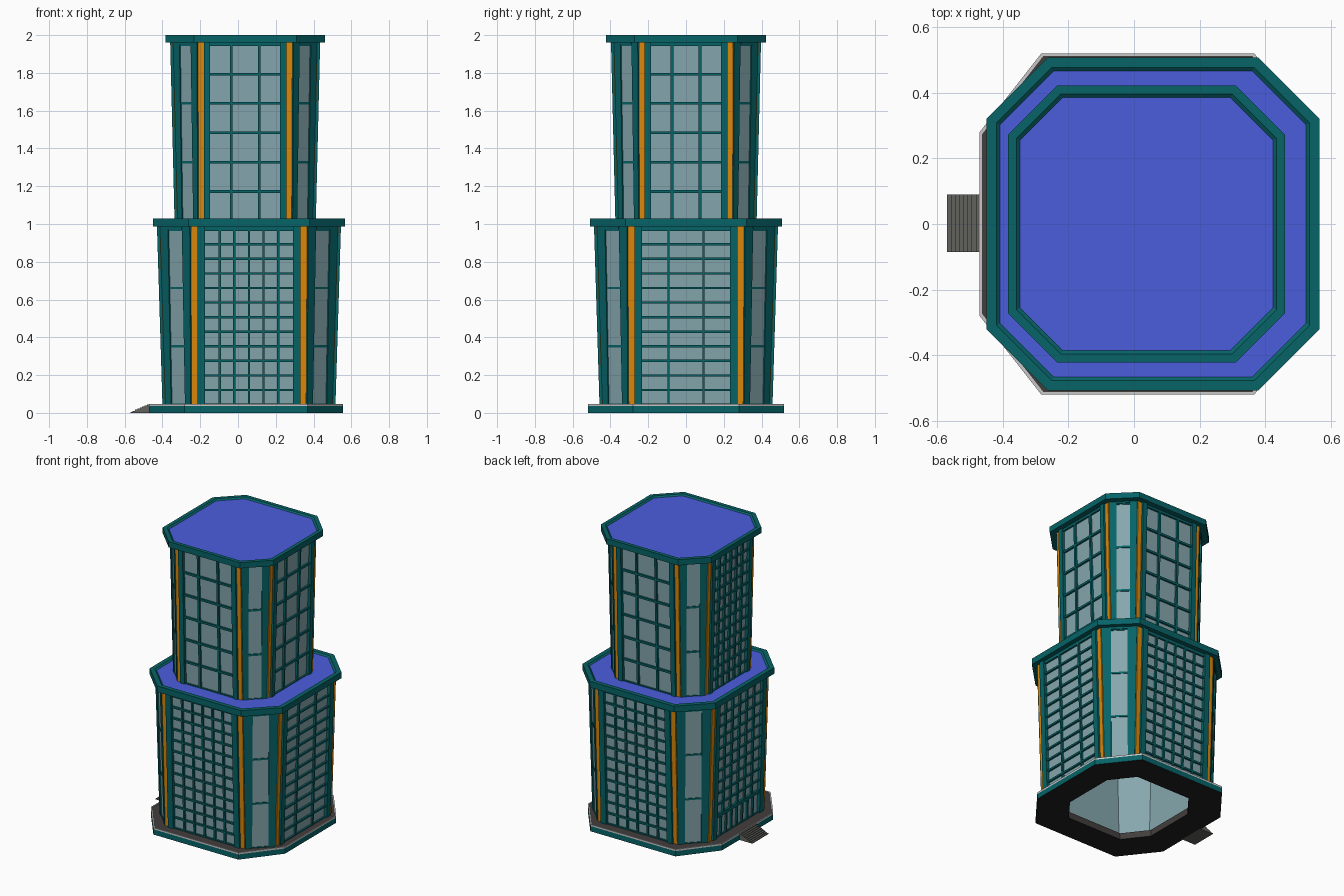
import bpy, bmesh, math
from mathutils import Vector

if "Cube" in bpy.data.objects:
    bpy.data.objects.remove(bpy.data.objects["Cube"])


def mat(name, r, g, b):
    m = bpy.data.materials.new(name)
    m.diffuse_color = (r, g, b, 1)
    m.use_nodes = True
    m.node_tree.nodes["Principled BSDF"].inputs["Base Color"].default_value = m.diffuse_color
    return m


TEAL = mat("teal", 0.002, 0.125, 0.135)
GLASS = mat("grey_blue_glass", 0.235, 0.385, 0.42)
ORANGE = mat("orange", 0.72, 0.25, 0.003)
BLUE = mat("roof_blue", 0.07, 0.11, 0.72)
FLOOR = mat("dark_paving", 0.055, 0.048, 0.048)
RIM = mat("light_grey", 0.58, 0.58, 0.58)
STEP = mat("step_grey", 0.12, 0.12, 0.11)
BLACK = mat("black_underside", 0.014, 0.014, 0.014)


def finish(bm, name, mats):
    bmesh.ops.recalc_face_normals(bm, faces=bm.faces)
    me = bpy.data.meshes.new(name)
    bm.to_mesh(me)
    bm.free()
    for m in mats:
        me.materials.append(m)
    ob = bpy.data.objects.new(name, me)
    bpy.context.collection.objects.link(ob)
    return ob


def octagon(cx, hx, hy, kx, ky, z):
    """Chamfered square: half sizes hx, hy; straight edges reach kx, ky."""
    q = [(hx, -ky), (hx, ky), (kx, hy), (-kx, hy),
         (-hx, ky), (-hx, -ky), (-kx, -hy), (kx, -hy)]
    return [(cx + x, y, z) for x, y in q]


def loft(name, rings, band_mats, mats, cap_start=None, cap_end=None, closed=False):
    bm = bmesh.new()
    rows = [[bm.verts.new(p) for p in r] for r in rings]
    pairs = list(zip(rows, rows[1:]))
    if closed:
        pairs.append((rows[-1], rows[0]))
    for (a, b), m in zip(pairs, band_mats):
        for i in range(8):
            j = (i + 1) % 8
            bm.faces.new((a[i], a[j], b[j], b[i])).material_index = m
    if cap_start is not None:
        bm.faces.new(rows[0][::-1]).material_index = cap_start
    if cap_end is not None:
        bm.faces.new(rows[-1]).material_index = cap_end
    return finish(bm, name, mats)


class Tower:
    """One storey block with leaning octagonal walls."""

    def __init__(s, cx, z0, z1, head, h0, h1, k0, k1):
        s.cx, s.z0, s.z1, s.head = cx, z0, z1, head
        s.h, s.k = (h0, h1), (k0, k1)

    def at(s, z):
        t = (z - s.z0) / (s.z1 - s.z0)
        return (s.h[0] + (s.h[1] - s.h[0]) * t, s.k[0] + (s.k[1] - s.k[0]) * t)

    def half_width(s, face, z):
        h, k = s.at(z)
        return (h - k) / math.sqrt(2) if face % 2 else k

    def point(s, face, u, z, off):
        # face 0 = right, 2 = back, 4 = left, 6 = front; odd = chamfers
        h, k = s.at(z)
        d = ((h + k) / math.sqrt(2) if face % 2 else h) + off
        a = face * math.pi / 4
        return Vector((s.cx + d * math.cos(a) - u * math.sin(a),
                       d * math.sin(a) + u * math.cos(a), z))

    def bar(s, bm, face, u0, u1, z0, z1, depth, to_edge=0):
        """Box lying on a wall; to_edge = -1/+1 stretches it to that corner."""
        vs = []
        for z in (z0, z1):
            w = s.half_width(face, z)
            a = -w if to_edge < 0 else u0
            b = w if to_edge > 0 else u1
            vs += [bm.verts.new(s.point(face, u, z, o)) for u, o in
                   ((a, .0004), (b, .0004), (b, depth), (a, depth))]
        for f in ((3, 2, 1, 0), (4, 5, 6, 7), (0, 1, 5, 4),
                  (1, 2, 6, 5), (2, 3, 7, 6), (3, 0, 4, 7)):
            bm.faces.new([vs[i] for i in f])

    def grid(s, bm, face, half, cols, rows, z0, z1, t, depth):
        for i in range(1, cols):
            u = -half + 2 * half * i / cols
            if cols == 3:                      # slightly wider middle pane
                u *= 1.2
            s.bar(bm, face, u - t / 2, u + t / 2, z0, z1, depth)
        for j in range(rows + 1):
            z = z0 + (z1 - z0) * j / rows
            s.bar(bm, face, -half, half, max(z - t / 2, s.z0), min(z + t / 2, s.z1), depth - .001)

    def build(s, name, win, pier, cwin, grids, t, door=False):
        # glass shell, open at the bottom
        rings = [octagon(s.cx, h, h, k, k, z) for h, k, z in
                 ((s.h[0], s.k[0], s.z0), (s.h[1], s.k[1], s.z1))]
        loft(name + "_glass", rings, [0], [GLASS])
        piers, strips, bars = bmesh.new(), bmesh.new(), bmesh.new()
        for face in range(8):
            w = cwin if face % 2 else win
            s.bar(bars, face, -w, w, s.head, s.z1, .010)   # window head
            if face % 2:                       # chamfer: piers and three tall panes
                s.bar(piers, face, 0, -cwin, s.z0, s.z1, .008, -1)
                s.bar(piers, face, cwin, 0, s.z0, s.z1, .008, 1)
                s.grid(bars, face, cwin, 1, 3, s.z0, s.head, t, .006)
                continue
            for a, b in ((-pier, -win), (win, pier)):
                s.bar(piers, face, a, b, s.z0, s.z1, .021)
            s.bar(strips, face, 0, -pier, s.z0, s.z1, .008, -1)
            s.bar(strips, face, pier, 0, s.z0, s.z1, .008, 1)
            cols, rows = grids[face]
            zb = s.z0
            if door and face == 4:             # glazed entrance strip
                zb = s.z0 + .15
                s.grid(bars, face, win, 8, 1, s.z0, zb, t, .012)
                s.bar(bars, face, -win, win, zb - .012, zb + .012, .016)
            s.grid(bars, face, win, cols, rows, zb, s.head, t, .014)
        finish(piers, name + "_piers", [TEAL])
        finish(strips, name + "_orange_strips", [ORANGE])
        finish(bars, name + "_window_bars", [TEAL])


def cornice(name, cx, h, k, z0, z1, wall):
    # parapet ring with a sloped inner lip and a sunken blue roof
    i, j = h - wall, k - wall * .42
    rings = [octagon(cx, h, h, k, k, z0), octagon(cx, h, h, k, k, z1),
             octagon(cx, i + .008, i + .008, j + .003, j + .003, z1),
             octagon(cx, i - .003, i - .003, j - .002, j - .002, z1 - .009)]
    loft(name, rings, [0, 0, 0], [TEAL, BLUE], 0, 1)


# plinth: teal sides, light rim, dark paving, open in the middle
P = .042
outer = (.513, .52, .325, .28)
inset = tuple(v - .007 for v in outer)
hole = (.33, .335, .21, .18)
loft("plinth",
     [octagon(P, *hole, 0), octagon(P, *outer, 0), octagon(P, *outer, .036),
      octagon(P, *outer, .048), octagon(P, *inset, .048),
      octagon(P, *inset, .044), octagon(P, *hole, .044)],
     [0, 1, 2, 2, 2, 3, 3], [BLACK, TEAL, RIM, FLOOR], closed=True)

# entrance steps on the left side
bm = bmesh.new()
N = 8
for n in range(N):
    x0, x1, z = -.57 + .1 * n / N, -.465, .045 * (n + 1) / N
    r = bmesh.ops.create_cube(bm, size=1)
    for v in r["verts"]:
        v.co = ((x0 + x1) / 2 + v.co.x * (x1 - x0), .002 + v.co.y * .175, z / 2 + v.co.z * z)
finish(bm, "entrance_steps", [STEP])

# lower block
lower = Tower(.058, .044, .986, .97, .437, .466, .303, .308)
lower.build("lower_tower", .232, .273, .052,
            {0: (3, 12), 2: (6, 12), 4: (6, 10), 6: (6, 12)}, .012, door=True)
cornice("lower_cornice", .058, .508, .321, .986, 1.028, .038)

# upper block
upper = Tower(.038, 1.017, 1.96, 1.949, .353, .376, .246, .25)
upper.build("upper_tower", .185, .219, .042,
            {0: (3, 6), 2: (3, 6), 4: (6, 12), 6: (3, 6)}, .014)
cornice("upper_cornice", .038, .423, .272, 1.96, 2.0, .034)
